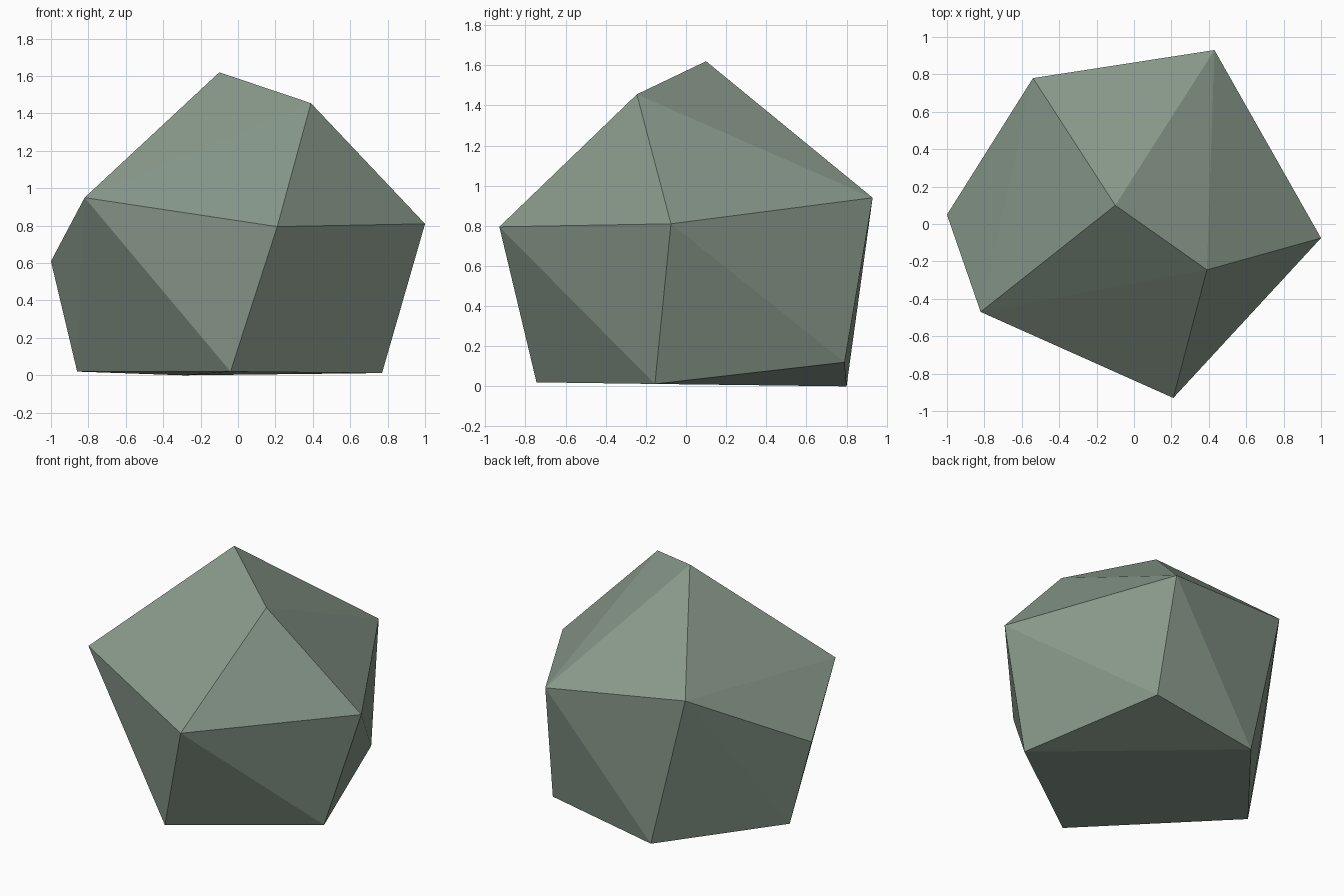
import bpy
import bmesh

cube = bpy.data.objects.get("Cube")
if cube:
    bpy.data.objects.remove(cube, do_unlink=True)

# Grey-green stone colour
stone = bpy.data.materials.new("grey_green_stone")
stone.use_nodes = True
colour = (0.25, 0.32, 0.26, 1.0)
stone.diffuse_color = colour
bsdf = stone.node_tree.nodes["Principled BSDF"]
bsdf.inputs["Base Color"].default_value = colour
bsdf.inputs["Roughness"].default_value = 0.9

# Corners of the boulder: crown, girdle and foot
crown = [(-0.10, 0.10, 1.62), (0.39, -0.245, 1.455)]
girdle = [
    (0.43, 0.93, 0.94), (-0.54, 0.78, 1.05), (-1.0, 0.05, 0.61),
    (-0.82, -0.47, 0.95), (0.21, -0.93, 0.795), (1.0, -0.075, 0.81),
]
foot = [
    (-0.04, -0.745, 0.02), (0.77, -0.155, 0.012), (0.47, 0.79, 0.12),
    (-0.29, 0.80, 0.0), (-0.86, 0.09, 0.02),
]

# Wrap the corners in a faceted convex skin
bm = bmesh.new()
for corner in crown + girdle + foot:
    bm.verts.new(corner)
bmesh.ops.convex_hull(bm, input=bm.verts[:])
bmesh.ops.recalc_face_normals(bm, faces=bm.faces[:])
for face in bm.faces:
    face.smooth = False

mesh = bpy.data.meshes.new("boulder")
bm.to_mesh(mesh)
bm.free()
mesh.materials.append(stone)
boulder = bpy.data.objects.new("boulder", mesh)
bpy.context.collection.objects.link(boulder)
